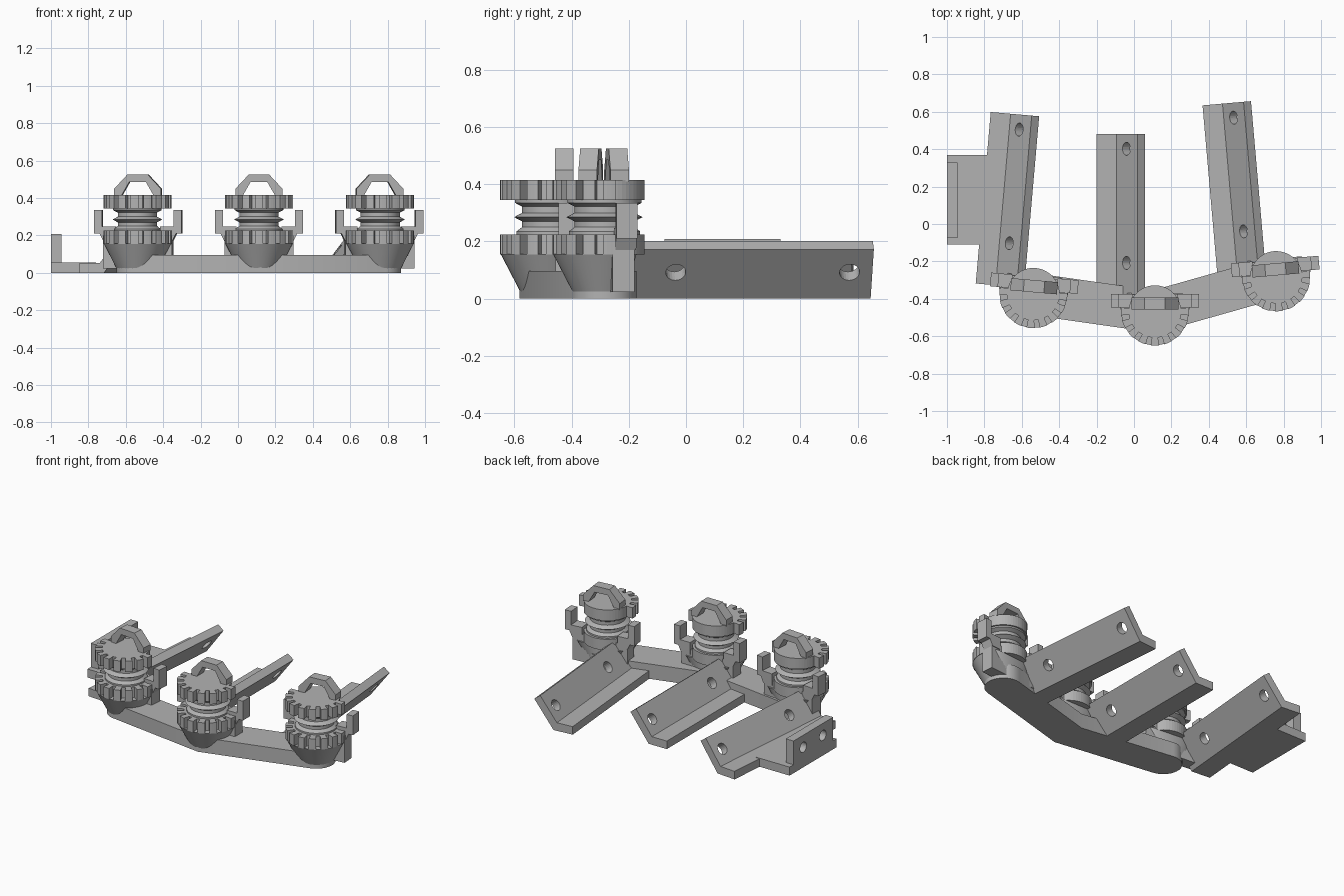
import bpy, bmesh
from math import sin, cos, pi, radians, atan2
from mathutils import Matrix, Vector

cube = bpy.data.objects.get("Cube")
if cube:
    bpy.data.objects.remove(cube, do_unlink=True)

grey = bpy.data.materials.new("plain_grey")
grey.use_nodes = True
COLOUR = (0.45, 0.45, 0.45, 1)
grey.diffuse_color = COLOUR
grey.node_tree.nodes["Principled BSDF"].inputs["Base Color"].default_value = COLOUR


def finish(name, bm, place=Matrix(), smooth=False):
    bmesh.ops.recalc_face_normals(bm, faces=bm.faces)
    mesh = bpy.data.meshes.new(name)
    bm.to_mesh(mesh)
    bm.free()
    mesh.materials.append(grey)
    obj = bpy.data.objects.new(name, mesh)
    bpy.context.collection.objects.link(obj)
    obj.matrix_world = place
    if smooth:
        bpy.ops.object.select_all(action='DESELECT')
        obj.select_set(True)
        bpy.context.view_layer.objects.active = obj
        bpy.ops.object.shade_smooth_by_angle(angle=radians(30))
    return obj


def prism(name, outline, lo, hi, axis='Z', place=Matrix(), smooth=False):
    """Extrude a 2D outline along Z, or an (x, z) outline along Y."""
    bm = bmesh.new()
    base = [bm.verts.new((a, b, lo) if axis == 'Z' else (a, lo, b)) for a, b in outline]
    face = bm.faces.new(base)
    new = bmesh.ops.extrude_face_region(bm, geom=[face])['geom']
    step = (0, 0, hi - lo) if axis == 'Z' else (0, hi - lo, 0)
    bmesh.ops.translate(bm, vec=step, verts=[g for g in new if isinstance(g, bmesh.types.BMVert)])
    return finish(name, bm, place, smooth)


def box_outline(x0, x1, y0, y1):
    return [(x0, y0), (x1, y0), (x1, y1), (x0, y1)]


def arc(cx, cy, r, a0, a1, n):
    return [(cx + r * cos(a0 + (a1 - a0) * i / n), cy + r * sin(a0 + (a1 - a0) * i / n))
            for i in range(n + 1)]


def lathe(name, profile, place, n=48, back=None):
    """Closed turned shape; back limits how far it reaches to the rear."""
    bm = bmesh.new()
    rings = []
    for r, z in profile:
        ring = []
        for i in range(n):
            a = 2 * pi * i / n
            y = r * sin(a)
            ring.append(bm.verts.new((r * cos(a), min(y, back) if back else y, z)))
        rings.append(ring)
    for low, high in zip(rings, rings[1:]):
        for i in range(n):
            j = (i + 1) % n
            bm.faces.new((low[i], low[j], high[j], high[i]))
    bm.faces.new(rings[0])
    bm.faces.new(rings[-1])
    return finish(name, bm, place, True)


def drill(obj, centres, direction, radius, place=Matrix()):
    """Cut round holes through a plate."""
    turn = Vector((0, 0, 1)).rotation_difference(Vector(direction)).to_matrix().to_4x4()
    for c in centres:
        bm = bmesh.new()
        bmesh.ops.create_cone(bm, cap_ends=True, segments=24, radius1=radius, radius2=radius,
                              depth=0.16, matrix=Matrix.Translation(c) @ turn)
        cutter = finish("hole_cutter", bm, place)
        cutter.hide_render = True
        bpy.context.view_layer.update()
        mod = obj.modifiers.new("hole", 'BOOLEAN')
        mod.operation = 'DIFFERENCE'
        mod.solver = 'EXACT'
        mod.object = cutter
        bpy.context.view_layer.objects.active = obj
        bpy.ops.object.modifier_apply(modifier=mod.name)
        bpy.data.objects.remove(cutter, do_unlink=True)


def gear_outline():
    """Square teeth round the front, plain smaller arc at the back."""
    outer, inner, teeth = 0.182, 0.14, 9
    start, pitch = radians(173), radians(194) / 8.6
    pts = []
    for i in range(teeth):
        a = start + i * pitch
        b = a + pitch * 0.6
        pts += arc(0, 0, inner, a, a, 1)[:1] + arc(0, 0, outer, a, b, 3)
        pts += arc(0, 0, inner, b, b, 1)[:1]
    return pts + arc(0, 0, inner, b, start + 2 * pi, 24)[1:-1]


SPOOL = [(0.125, 0.22), (0.125, 0.235), (0.105, 0.25), (0.105, 0.27), (0.133, 0.285),
         (0.105, 0.3), (0.105, 0.322), (0.13, 0.335), (0.13, 0.35)]
HANDLE = [(0.125, 0.41), (0.125, 0.45), (0.055, 0.525), (-0.055, 0.525), (-0.125, 0.45),
          (-0.125, 0.41), (-0.088, 0.41), (-0.045, 0.485), (0.045, 0.485), (0.088, 0.41)]
HOOK = [(0.12, 0.17), (0.185, 0.17), (0.205, 0.21), (0.235, 0.21), (0.235, 0.335),
        (0.192, 0.335), (0.192, 0.247), (0.12, 0.247)]
BRACKET = [(-0.312, 0), (-0.182, 0), (-0.052, 0.172), (-0.092, 0.202), (-0.205, 0.052),
           (-0.312, 0.052)]


def station(side, x, y, degrees):
    place = Matrix.Translation((x, y, 0)) @ Matrix.Rotation(radians(degrees), 4, 'Z')
    lathe(side + "_cone_foot", [(0.1, 0.002), (0.18, 0.156)], place, back=0.1)
    prism(side + "_lower_gear", gear_outline(), 0.155, 0.225, 'Z', place)
    prism(side + "_upper_gear", gear_outline(), 0.345, 0.415, 'Z', place)
    lathe(side + "_spool", SPOOL, place)
    prism(side + "_handle", HANDLE, 0.01, 0.075, 'Y', place)
    prism(side + "_back_block", box_outline(-0.185, 0.185, 0.024, 0.2), 0.012, 0.09, 'Y', place)
    for tag, s in (("left", 1), ("right", -1)):
        prism(f"{side}_{tag}_hook", [(s * a, b) for a, b in HOOK], 0.022, 0.095, 'Y', place)
    # angled rear bracket with two screw holes
    arm = prism(side + "_bracket", BRACKET, 0.03, 0.95, 'Y', place)
    drill(arm, [(-0.13, 0.26, 0.105), (-0.13, 0.87, 0.105)], (0.8, 0, -0.6), 0.035, place)


STATIONS = [("right", -0.538, -0.375, -5), ("middle", 0.112, -0.468, 0), ("left", 0.76, -0.285, 5)]
for s in STATIONS:
    station(*s)

# bent cross bar with rounded ends
half = 0.112
p, q, r = [Vector(s[1:3]) for s in STATIONS]
a1, a2 = atan2(q.y - p.y, q.x - p.x), atan2(r.y - q.y, r.x - q.x)
mid = (a1 + a2) / 2
corner = Vector((-sin(mid), cos(mid))) * half / cos((a2 - a1) / 2)
outline = arc(p.x, p.y, half, a1 + pi / 2, a1 + 3 * pi / 2, 16) + [tuple(q - corner)]
outline += arc(r.x, r.y, half, a2 - pi / 2, a2 + pi / 2, 16) + [tuple(q + corner)]
prism("cross_bar", outline, 0, 0.096, 'Z', smooth=True)

# side mount with drilled upright
prism("side_plate", [(-1, -0.11), (-0.8, -0.11), (-0.76, 0.37), (-1, 0.37)], 0, 0.055)
wall = prism("side_upright", box_outline(-1, -0.945, -0.075, 0.33), 0.03, 0.208)
drill(wall, [(-0.97, 0.03, 0.13), (-0.97, 0.23, 0.13)], (1, 0, 0), 0.033)
